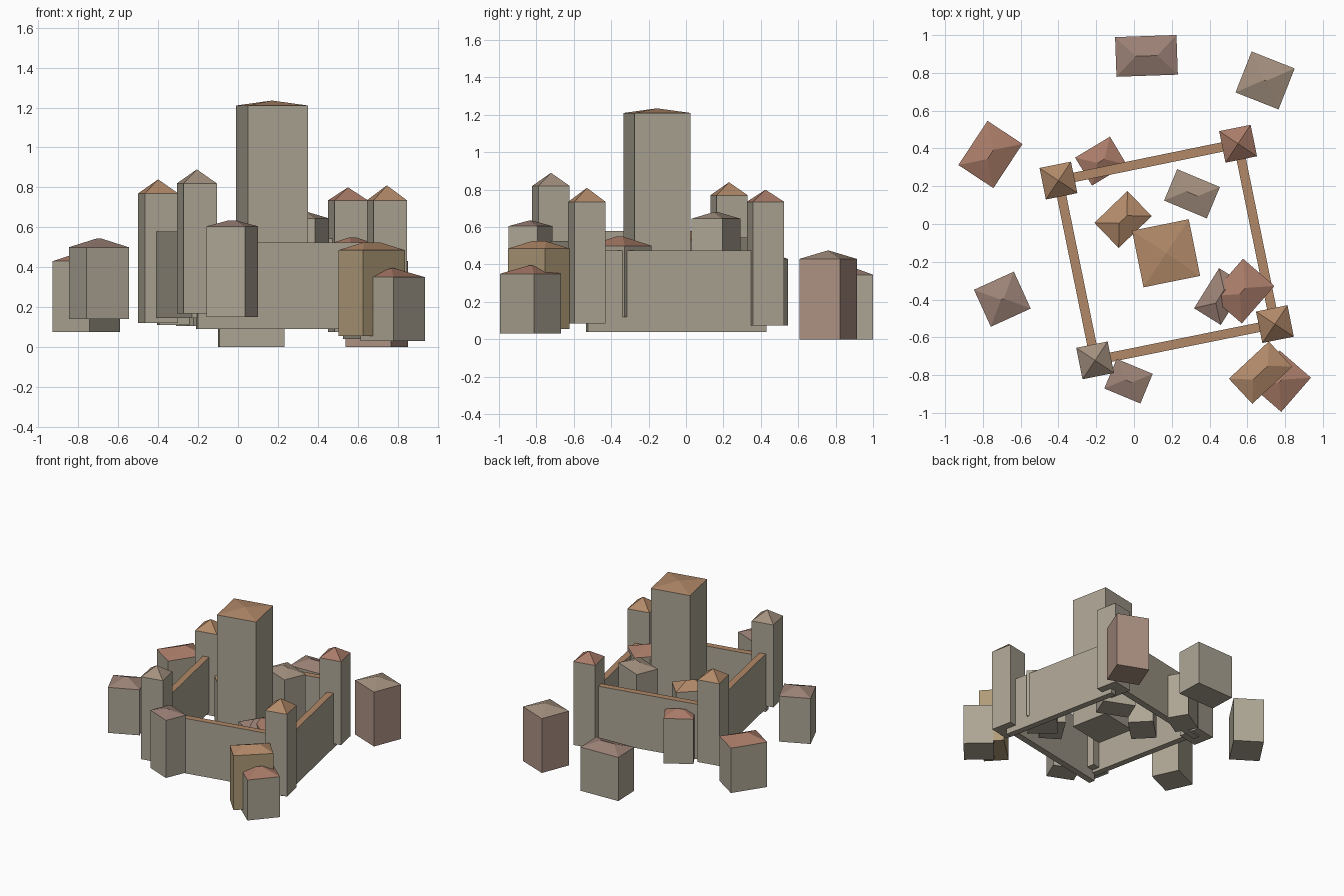
import bpy, bmesh, math
from mathutils import Matrix

if "Cube" in bpy.data.objects:
    bpy.data.objects.remove(bpy.data.objects["Cube"])


def material(name, rgb):
    m = bpy.data.materials.new(name)
    m.diffuse_color = (*rgb, 1)
    m.use_nodes = True
    m.node_tree.nodes["Principled BSDF"].inputs["Base Color"].default_value = m.diffuse_color
    return m


MATS = {
    "stone": material("stone", (0.42, 0.38, 0.30)),
    "tan": material("tan_plaster", (0.43, 0.33, 0.19)),
    "pink": material("pink_plaster", (0.42, 0.29, 0.23)),
    "orange": material("orange_tiles", (0.44, 0.25, 0.14)),
    "red": material("red_tiles", (0.40, 0.20, 0.14)),
    "mauve": material("mauve_tiles", (0.33, 0.22, 0.18)),
    "grey": material("grey_tiles", (0.37, 0.28, 0.21)),
}


def block(name, x, y, length, width, angle, base, eaves, apex, roof, wall="stone"):
    """Rotated box topped by a hipped roof (a pyramid if square, flat if apex == eaves)."""
    bm = bmesh.new()
    l, w = length / 2, width / 2
    corners = [(-l, -w), (l, -w), (l, w), (-l, w)]
    lo = [bm.verts.new((a, b, base)) for a, b in corners]
    hi = [bm.verts.new((a, b, eaves)) for a, b in corners]
    bm.faces.new(lo[::-1])
    for i in range(4):
        j = (i + 1) % 4
        bm.faces.new((lo[i], lo[j], hi[j], hi[i]))
    if apex <= eaves:
        top = [bm.faces.new(hi)]
    elif abs(l - w) < 0.003:
        p = bm.verts.new((0, 0, apex))
        top = [bm.faces.new((hi[i], hi[(i + 1) % 4], p)) for i in range(4)]
    else:
        # ridge runs along the longer side
        r = abs(l - w)
        if l > w:
            p, q = bm.verts.new((-r, 0, apex)), bm.verts.new((r, 0, apex))
            h = hi
        else:
            p, q = bm.verts.new((0, -r, apex)), bm.verts.new((0, r, apex))
            h = hi[1:] + hi[:1]
        top = [bm.faces.new(f) for f in ((h[0], h[1], q, p), (h[1], h[2], q),
                                         (h[2], h[3], p, q), (h[3], h[0], p))]
    for f in top:
        f.material_index = 1
    bmesh.ops.recalc_face_normals(bm, faces=bm.faces)
    bm.transform(Matrix.Translation((x, y, 0)) @ Matrix.Rotation(math.radians(angle), 4, 'Z'))
    me = bpy.data.meshes.new(name)
    bm.to_mesh(me)
    bm.free()
    me.materials.append(MATS[wall])
    me.materials.append(MATS[roof])
    ob = bpy.data.objects.new(name, me)
    bpy.context.collection.objects.link(ob)
    return ob


TURN = 11.4

# central keep
block("keep", 0.17, -0.155, 0.306, 0.306, TURN, 0.15, 1.21, 1.235, "orange")

# corner towers: x, y, base, eaves, apex, roof
towers = [
    ("back_left_tower", -0.40, 0.23, 0.12, 0.77, 0.84, "orange"),
    ("back_right_tower", 0.551, 0.425, 0.075, 0.735, 0.80, "red"),
    ("front_right_tower", 0.746, -0.53, 0.085, 0.735, 0.81, "orange"),
    ("front_left_tower", -0.206, -0.722, 0.168, 0.82, 0.89, "grey"),
]
for n, x, y, b, e, a, r in towers:
    block(n, x, y, 0.17, 0.17, TURN, b, e, a, r)

# curtain walls between neighbouring towers
walls = [("back_wall", 0.11), ("right_wall", 0.04), ("front_wall", 0.09), ("left_wall", 0.145)]
for i, (n, base) in enumerate(walls):
    (_, x0, y0, *_), (_, x1, y1, *_) = towers[i], towers[(i + 1) % 4]
    block(n, (x0 + x1) / 2, (y0 + y1) / 2, math.hypot(x1 - x0, y1 - y0), 0.05,
          math.degrees(math.atan2(y1 - y0, x1 - x0)), base, base + 0.435, 0, "orange")

# houses: x, y, length, width, angle, base, eaves, apex, roof, wall
houses = [
    (0.066, 0.89, 0.325, 0.21, 2, 0.0, 0.345, 0.385, "mauve", "stone"),
    (0.694, 0.76, 0.245, 0.233, -21.5, 0.0, 0.43, 0.475, "grey", "pink"),
    (-0.76, 0.368, 0.28, 0.222, 56.6, 0.075, 0.43, 0.48, "red", "stone"),
    (-0.697, -0.398, 0.232, 0.215, 24.5, 0.14, 0.50, 0.545, "mauve", "stone"),
    (-0.175, 0.333, 0.215, 0.173, 31, 0.105, 0.46, 0.50, "red", "stone"),
    (-0.058, 0.024, 0.243, 0.185, 44, 0.14, 0.53, 0.58, "orange", "stone"),
    (0.307, 0.16, 0.245, 0.18, -22.7, 0.12, 0.645, 0.68, "grey", "stone"),
    (0.455, -0.384, 0.25, 0.167, 58, 0.13, 0.48, 0.52, "mauve", "stone"),
    (0.574, -0.355, 0.263, 0.22, 49, 0.12, 0.50, 0.55, "red", "stone"),
    (0.67, -0.787, 0.289, 0.182, 43, 0.055, 0.485, 0.525, "orange", "tan"),
    (0.775, -0.832, 0.24, 0.22, 49, 0.03, 0.35, 0.395, "red", "stone"),
    (-0.029, -0.832, 0.207, 0.17, -22.6, 0.15, 0.605, 0.635, "mauve", "stone"),
]
for i, h in enumerate(houses, 1):
    block(f"house_{i:02d}", *h)
